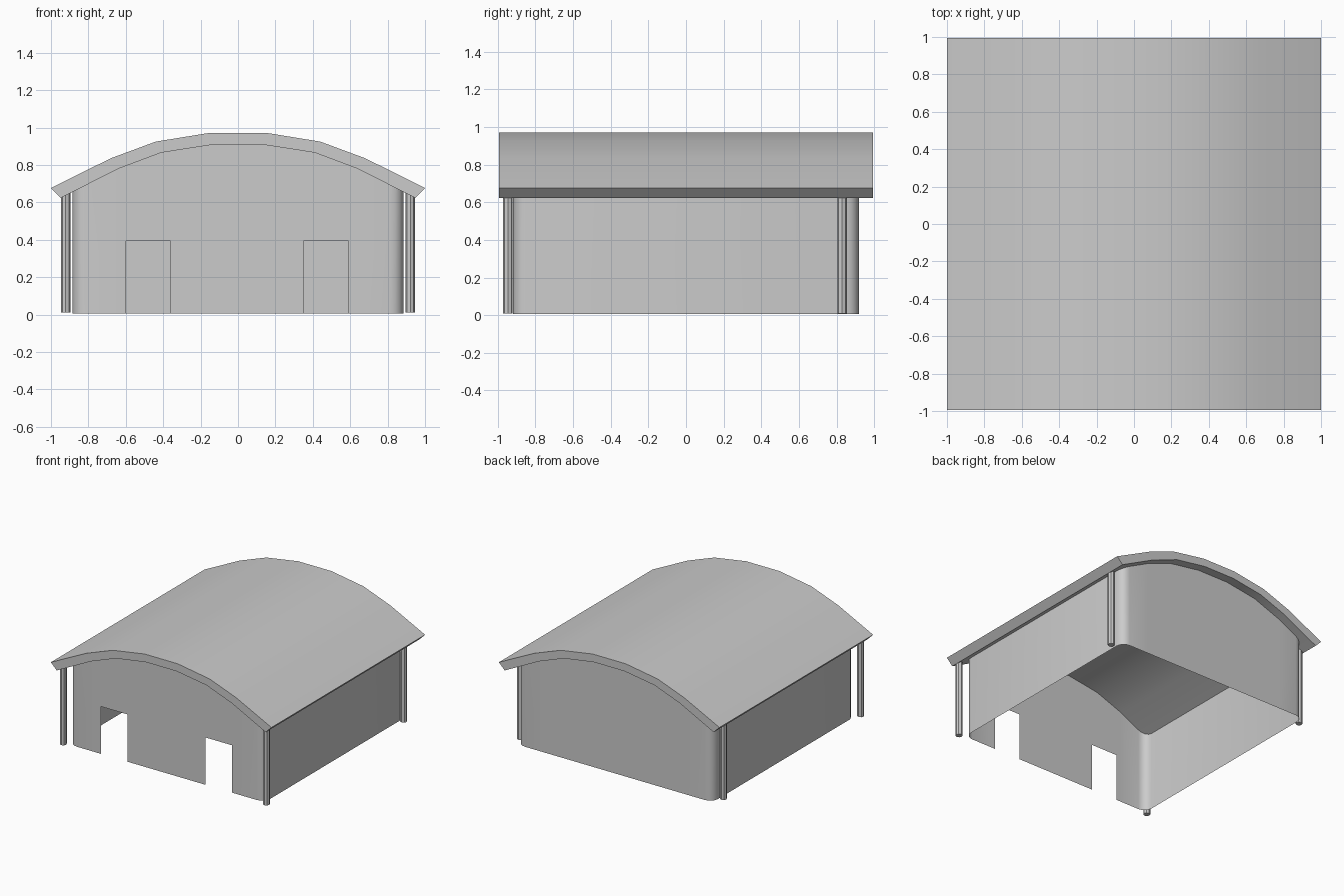
import bpy, bmesh, math

if "Cube" in bpy.data.objects:
    bpy.data.objects.remove(bpy.data.objects["Cube"])

OUTER = [(0.15, 0.972), (0.44, 0.925), (0.68, 0.836), (1.0, 0.677)]
INNER = [(0.14, 0.908), (0.41, 0.866), (0.64, 0.780), (0.947, 0.624)]
DOORS = [(-0.60, -0.36), (0.35, 0.59)]
DOOR_H = 0.393
WX, WY, R = 0.885, 0.92, 0.07


def make(name, bm):
    bmesh.ops.recalc_face_normals(bm, faces=bm.faces)
    mesh = bpy.data.meshes.new(name)
    bm.to_mesh(mesh)
    bm.free()
    ob = bpy.data.objects.new(name, mesh)
    bpy.context.collection.objects.link(ob)
    bpy.ops.object.select_all(action='DESELECT')
    bpy.context.view_layer.objects.active = ob
    ob.select_set(True)
    bpy.ops.object.shade_smooth_by_angle(angle=math.radians(30))
    return ob


def mirrored(half):
    return [(-x, z) for x, z in reversed(half)] + half


def ceiling(x):
    x = abs(x)
    pts = [(0, INNER[0][1])] + INNER
    for (x0, z0), (x1, z1) in zip(pts, pts[1:]):
        if x <= x1:
            return z0 + (z1 - z0) * (x - x0) / (x1 - x0)
    return INNER[-1][1]


# Arched roof: thick faceted profile swept front to back
bm = bmesh.new()
top, low = mirrored(OUTER), mirrored(INNER)
rows = [[[bm.verts.new((x, y, z)) for x, z in prof] for prof in (top, low)]
        for y in (-0.995, 0.995)]
(ft, fl), (bt, bl) = rows
for i in range(len(top) - 1):
    for a, b in ((ft, bt), (fl, bl), (ft, fl), (bt, bl)):
        bm.faces.new((a[i], a[i + 1], b[i + 1], b[i]))
for i in (0, -1):
    bm.faces.new((ft[i], bt[i], bl[i], fl[i]))
make("roof", bm)

# Thin walls: rounded rectangle footprint raised to the ceiling arch
xs = [x for x, _ in low if abs(x) < WX - R]
front = sorted(xs + [x for d in DOORS for x in d])


def corner(cx, cy, start):
    return [(cx + R * math.cos(math.radians(start + a)),
             cy + R * math.sin(math.radians(start + a)))
            for a in (0, 22.5, 45, 67.5, 90)]


path = corner(-WX + R, -WY + R, 180) + [(x, -WY) for x in front]
path += corner(WX - R, -WY + R, 270) + corner(WX - R, WY - R, 0)
path += [(x, WY) for x in reversed(xs)] + corner(-WX + R, WY - R, 90)
bm = bmesh.new()
base = [bm.verts.new((x, y, 0.005)) for x, y in path]
head = [bm.verts.new((x, y, ceiling(x))) for x, y in path]
lintel = {}
for i, (x, y) in enumerate(path):
    j = (i + 1) % len(path)
    mid = (x + path[j][0]) / 2
    bottom = base
    if y < -WY + 0.001 and any(a < mid < b for a, b in DOORS):
        for k in (i, j):
            if k not in lintel:
                lintel[k] = bm.verts.new((path[k][0], path[k][1], DOOR_H))
        bottom = lintel
    bm.faces.new((bottom[i], bottom[j], head[j], head[i]))
bmesh.ops.delete(bm, geom=[v for v in bm.verts if not v.link_faces], context='VERTS')
make("walls", bm)

# Four slim eight-sided corner posts under the eaves
for side, sx in (("left", -1), ("right", 1)):
    for end, y in (("front", -0.947), ("back", 0.83)):
        bm = bmesh.new()
        bmesh.ops.create_cone(bm, cap_ends=True, segments=8,
                              radius1=0.026, radius2=0.026, depth=0.65)
        post = make(f"{end}_{side}_post", bm)
        post.location = (sx * 0.921, y, 0.335)
